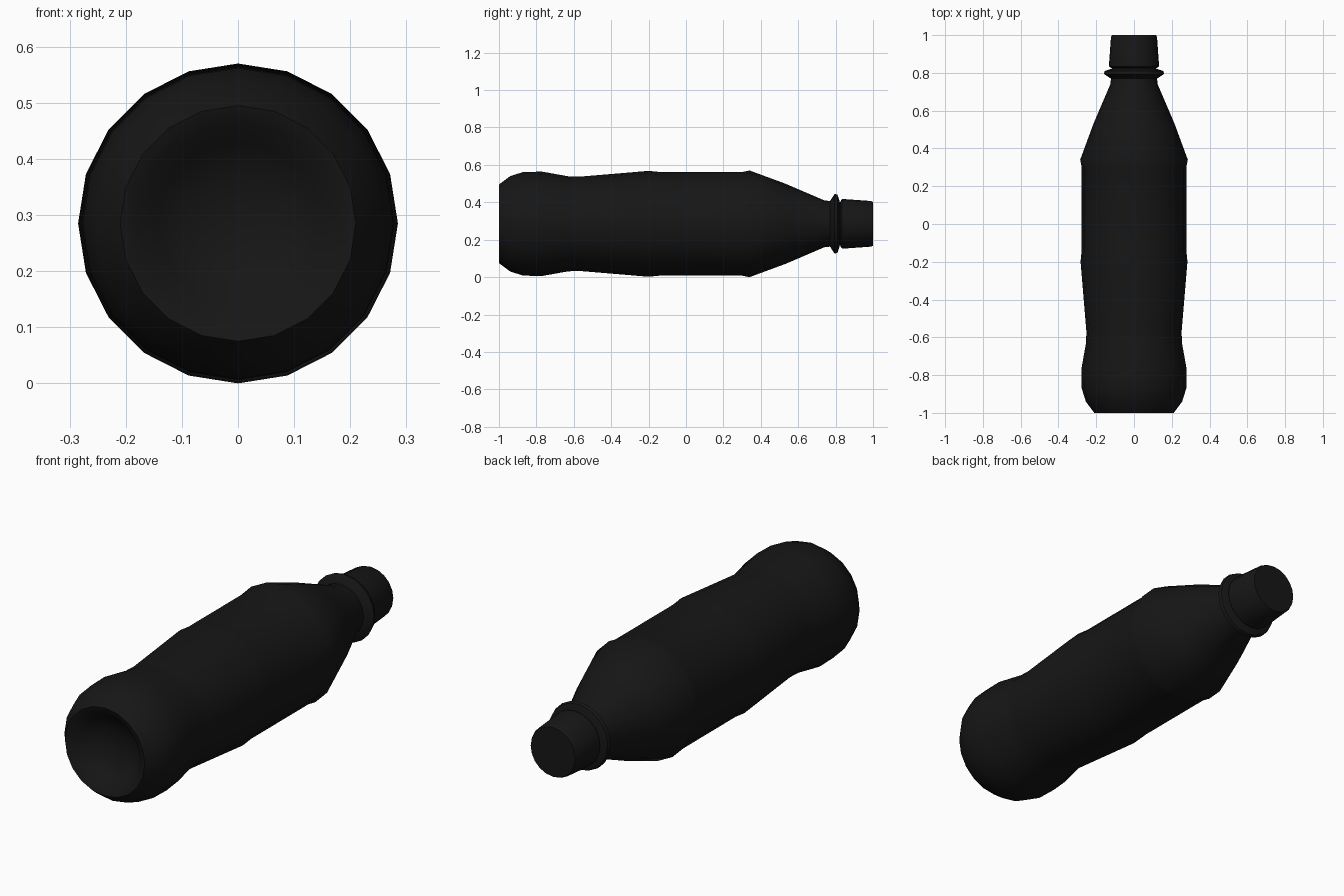
import bpy, bmesh, math

if "Cube" in bpy.data.objects:
    bpy.data.objects.remove(bpy.data.objects["Cube"])

AXIS_Z = 0.285
SIDES = 20

black = bpy.data.materials.new("black_plastic")
black.diffuse_color = (0.008, 0.008, 0.008, 1)
black.use_nodes = True
black.node_tree.nodes["Principled BSDF"].inputs["Base Color"].default_value = black.diffuse_color


def lathe(name, profile, sides=SIDES):
    """Revolve (y, radius) points around the lengthwise axis; radius 0 closes an end."""
    bm = bmesh.new()
    rings = []
    for y, r in profile:
        if r == 0:
            rings.append([bm.verts.new((0, y, AXIS_Z))])
            continue
        ring = []
        for i in range(sides):
            a = 2 * math.pi * i / sides
            ring.append(bm.verts.new((r * math.sin(a), y, AXIS_Z + r * math.cos(a))))
        rings.append(ring)
    for a, b in zip(rings, rings[1:]):
        for i in range(sides):
            j = (i + 1) % sides
            if len(a) == 1:
                bm.faces.new((a[0], b[i], b[j]))
            elif len(b) == 1:
                bm.faces.new((a[i], b[0], a[j]))
            else:
                bm.faces.new((a[i], b[i], b[j], a[j]))
    bmesh.ops.recalc_face_normals(bm, faces=bm.faces)
    mesh = bpy.data.meshes.new(name)
    bm.to_mesh(mesh)
    bm.free()
    mesh.materials.append(black)
    obj = bpy.data.objects.new(name, mesh)
    bpy.context.collection.objects.link(obj)
    bpy.ops.object.select_all(action='DESELECT')
    obj.select_set(True)
    bpy.context.view_layer.objects.active = obj
    bpy.ops.object.shade_smooth_by_angle(angle=math.radians(50))
    return obj


# Bottle body: recessed base, waisted grip, straight label area, shoulder
lathe("bottle_body", [
    (-0.91, 0), (-0.92, 0.08), (-0.95, 0.145), (-0.99, 0.18), (-1.0, 0.21),
    (-0.94, 0.255), (-0.87, 0.277), (-0.77, 0.279), (-0.63, 0.254),
    (-0.57, 0.252), (-0.20, 0.283), (-0.14, 0.277), (0.30, 0.277),
    (0.34, 0.285), (0.53, 0.215), (0.74, 0.125), (0.84, 0.115), (0.84, 0)])

# Neck support flange
lathe("neck_flange", [
    (0.77, 0), (0.77, 0.122), (0.795, 0.160), (0.81, 0.155), (0.822, 0.118), (0.822, 0)])

# Slightly tapered screw cap
lathe("cap", [(0.825, 0), (0.825, 0.12), (0.835, 0.133), (0.99, 0.122), (1.0, 0.117), (1.0, 0)])
